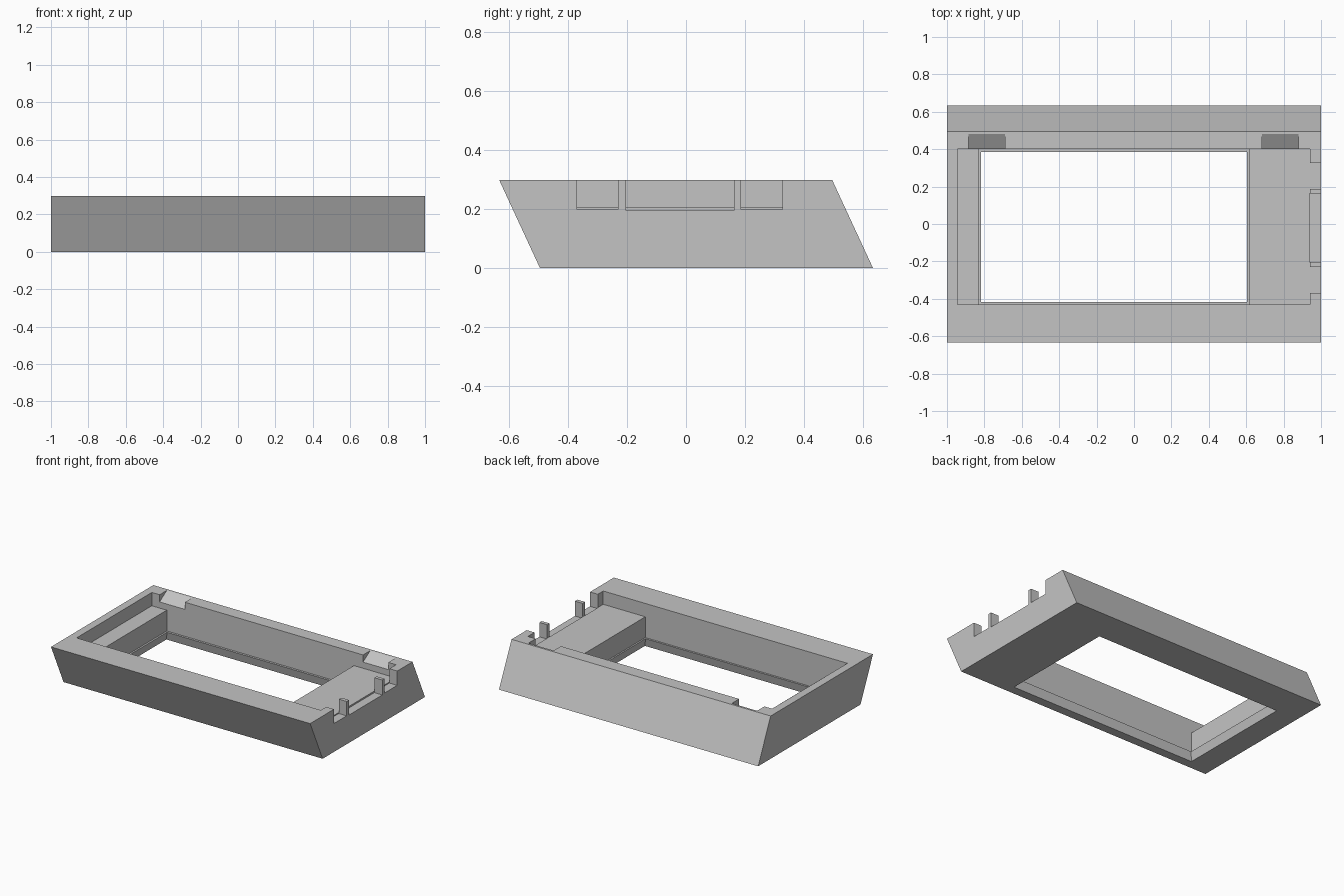
import bpy
import bmesh
from mathutils import Vector

cube = bpy.data.objects.get("Cube")
if cube:
    bpy.data.objects.remove(cube, do_unlink=True)

HEIGHT = 0.298
SHELF = 0.205        # height of the two end shelves
LIP = 0.06           # top of the lip round the opening
FRONT, BACK = -0.43, 0.40

grey = bpy.data.materials.new("plain_grey")
grey.use_nodes = True
colour = (0.55, 0.55, 0.55, 1)
grey.diffuse_color = colour
grey.node_tree.nodes["Principled BSDF"].inputs["Base Color"].default_value = colour


def loft(name, ring_a, ring_b):
    """Closed solid between two matching rings of points."""
    bm = bmesh.new()
    a = [bm.verts.new(p) for p in ring_a]
    b = [bm.verts.new(p) for p in ring_b]
    bm.faces.new(a)
    bm.faces.new(b)
    for i in range(len(a)):
        j = (i + 1) % len(a)
        bm.faces.new((a[i], a[j], b[j], b[i]))
    bmesh.ops.recalc_face_normals(bm, faces=bm.faces)
    mesh = bpy.data.meshes.new(name)
    bm.to_mesh(mesh)
    bm.free()
    mesh.materials.append(grey)
    obj = bpy.data.objects.new(name, mesh)
    bpy.context.collection.objects.link(obj)
    return obj


def prism_x(name, profile, x0, x1):
    """Extrude a (y, z) profile along x."""
    return loft(name, [(x0, y, z) for y, z in profile], [(x1, y, z) for y, z in profile])


def prism_y(name, profile, y0, y1):
    """Extrude an (x, z) profile along y."""
    return loft(name, [(x, y0, z) for x, z in profile], [(x, y1, z) for x, z in profile])


def cut(target, cutter):
    """Subtract the cutter, bake the result and discard the cutter."""
    mod = target.modifiers.new("cut", 'BOOLEAN')
    mod.operation = 'DIFFERENCE'
    mod.solver = 'EXACT'
    mod.object = cutter
    cutter.hide_render = True
    bpy.context.view_layer.update()
    deps = bpy.context.evaluated_depsgraph_get()
    mesh = bpy.data.meshes.new_from_object(target.evaluated_get(deps))
    target.modifiers.clear()
    target.data = mesh
    bpy.data.objects.remove(cutter, do_unlink=True)


# Slanted outer body
frame = prism_x("bezel_frame",
                [(-0.495, 0), (0.633, 0), (0.495, HEIGHT), (-0.633, HEIGHT)], -1, 1)

# Stepped cavity with a shelf at each end
cut(frame, prism_y("cavity_cutter",
                   [(-0.945, 0.4), (-0.945, SHELF), (-0.83, SHELF), (-0.83, LIP),
                    (0.615, LIP), (0.615, SHELF), (0.94, SHELF), (0.94, 0.4)],
                   FRONT, BACK))


# Opening through the floor, flared towards the underside
def opening_ring(z):
    grow = 0.015 * (1 - z / LIP)
    hx, hy = 0.711 + grow, 0.401 + grow
    centre = Vector((-0.1065, -0.016, z))
    return [centre + Vector((sx * hx, sy * hy, 0))
            for sx, sy in ((-1, -1), (1, -1), (1, 1), (-1, 1))]


cut(frame, loft("opening_cutter", opening_ring(-LIP), opening_ring(2 * LIP)))

# Three notches in the end wall, leaving two thin posts
for y0, y1, floor in ((-0.37, -0.23, 0.198), (-0.203, 0.162, 0.194), (0.187, 0.327, 0.198)):
    cut(frame, prism_x("notch_cutter",
                       [(y0, floor), (y1, floor), (y1, 0.4), (y0, 0.4)], 0.939, 1.1))

# Two sloped pockets in the back rim
for x0, x1 in ((-0.885, -0.69), (0.685, 0.88)):
    cut(frame, prism_x("pocket_cutter",
                       [(0.36, 0.223), (0.56, HEIGHT + 0.05), (0.36, HEIGHT + 0.05)], x0, x1))
